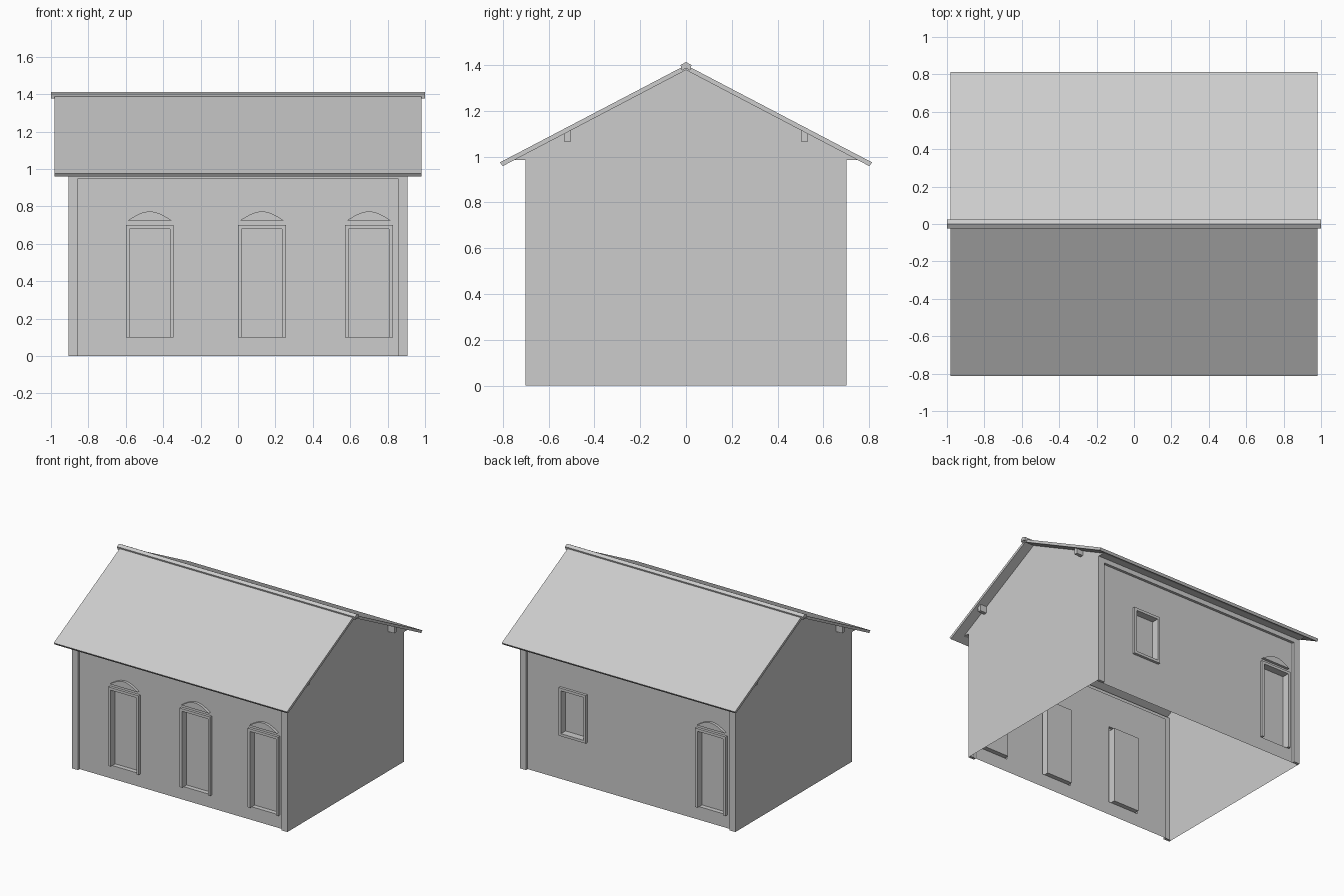
import bpy, bmesh, math

cube = bpy.data.objects.get("Cube")
if cube:
    bpy.data.objects.remove(cube, do_unlink=True)

# Single plaster grey for the whole house
GREY = (0.604, 0.604, 0.604, 1.0)
mat = bpy.data.materials.new("plaster_grey")
mat.use_nodes = True
mat.diffuse_color = GREY
mat.node_tree.nodes["Principled BSDF"].inputs["Base Color"].default_value = GREY

END, FACE, WALL, PANEL = 0.905, 0.70, 0.68, 0.645   # wall end x, and relief depths in y
SOFFIT, FRIEZE, POST = 0.985, 0.95, 0.05
APEX, SLOPE = 1.378, 0.524                          # roof underside


def under(y):
    return APEX - SLOPE * abs(y)


def finish(name, bm):
    mesh = bpy.data.meshes.new(name)
    bm.to_mesh(mesh)
    bm.free()
    mesh.materials.append(mat)
    obj = bpy.data.objects.new(name, mesh)
    bpy.context.collection.objects.link(obj)
    return obj


def prism(name, place, profile, a, b):
    """Solid made by sweeping a 2D profile from a to b; place(p, t) gives 3D."""
    bm = bmesh.new()
    rings = [[bm.verts.new(place(p, t)) for p in profile] for t in (a, b)]
    bm.faces.new(rings[0])
    bm.faces.new(rings[1])
    n = len(profile)
    for i in range(n):
        j = (i + 1) % n
        bm.faces.new((rings[0][i], rings[0][j], rings[1][j], rings[1][i]))
    bmesh.ops.recalc_face_normals(bm, faces=bm.faces)
    return finish(name, bm)


def along_x(p, t):
    return (t, p[0], p[1])


def along_y(p, t):
    return (p[0], t, p[1])


def sheet(name, polygon, outward):
    bm = bmesh.new()
    face = bm.faces.new([bm.verts.new(v) for v in polygon])
    face.normal_update()
    if sum(n * o for n, o in zip(face.normal, outward)) < 0:
        face.normal_flip()
    return finish(name, bm)


def relief_wall(name, side, openings):
    """Thin wall with raised posts, frieze and frames, and sunken openings."""
    rim = 0.02
    xs = {-END, END, POST - END, END - POST}
    zs = {0, FRIEZE, SOFFIT}
    for cx, half, low, high, sill in openings:
        xs |= {cx - half, cx - half + rim, cx + half - rim, cx + half}
        zs |= {low, low + sill, high - rim, high}
    xs, zs = sorted(xs), sorted(zs)

    def depth(i, k):
        if k < 0:
            return WALL
        x, z = (xs[i] + xs[i + 1]) / 2, (zs[k] + zs[k + 1]) / 2
        if abs(x) > END - POST or z > FRIEZE:
            return FACE
        for cx, half, low, high, sill in openings:
            if abs(x - cx) < half and low < z < high:
                inside = abs(x - cx) < half - rim and low + sill < z < high - rim
                return PANEL if inside else FACE
        return WALL

    bm = bmesh.new()

    def quad(points):
        bm.faces.new([bm.verts.new((x, side * y, z)) for x, y, z in points])

    for i in range(len(xs) - 1):
        for k in range(len(zs) - 1):
            x0, x1, z0, z1, d = xs[i], xs[i + 1], zs[k], zs[k + 1], depth(i, k)
            quad([(x0, d, z0), (x1, d, z0), (x1, d, z1), (x0, d, z1)])
            if i > 0 and (e := depth(i - 1, k)) != d:
                quad([(x0, d, z0), (x0, d, z1), (x0, e, z1), (x0, e, z0)])
            if (e := depth(i, k - 1)) != d:
                quad([(x0, d, z0), (x1, d, z0), (x1, e, z0), (x0, e, z0)])
    bmesh.ops.remove_doubles(bm, verts=bm.verts, dist=0.0005)
    bmesh.ops.recalc_face_normals(bm, faces=bm.faces)
    bm.normal_update()
    if sum(f.normal.y * f.calc_area() for f in bm.faces) * side < 0:
        bmesh.ops.reverse_faces(bm, faces=bm.faces)
    return finish(name, bm)


def arch(name, cx, side):
    # Shallow curved hood above a door
    half, steps = 0.117, 12
    profile = []
    for i in range(steps + 1):
        u = -1 + 2 * i / steps
        profile.append((cx + u * half, 0.725 + 0.048 * math.cos(u * math.pi / 2)))
    prism(name, along_y, profile, side * WALL, side * FACE)


# Long walls: openings are (centre x, half width, bottom, top, sill height)
def door(cx):
    return (cx, 0.128, 0.10, 0.70, 0)


front_doors, back_door = (-0.472, 0.128, 0.70), -0.695
relief_wall("front_wall", -1, [door(x) for x in front_doors])
relief_wall("back_wall", 1, [door(back_door), (0.467, 0.114, 0.335, 0.70, 0.02)])
for i, x in enumerate(front_doors):
    arch(f"front_door_hood_{i + 1}", x, -1)
arch("back_door_hood", back_door, 1)

# Gable ends, soffits, purlin ends
eave = (APEX - SOFFIT) / SLOPE
for s, end in ((-1, "right"), (1, "left")):
    outline = [(-FACE, 0), (FACE, 0), (FACE, SOFFIT), (eave, SOFFIT),
               (0, APEX), (-eave, SOFFIT), (-FACE, SOFFIT)]
    sheet(f"{end}_gable", [along_x(p, s * END) for p in outline], (s, 0, 0))
    for t, where in ((-1, "front"), (1, "back")):
        y0, y1 = t * 0.505, t * 0.53
        beam = [(y0, 1.063), (y1, 1.063), (y1, under(y1)), (y0, under(y0))]
        prism(f"{end}_{where}_purlin", along_x, beam, s * END, s * 0.96)

for t, where in ((-1, "front"), (1, "back")):
    sheet(f"{where}_soffit", [(-END, t * FACE, SOFFIT), (END, t * FACE, SOFFIT),
                              (END, t * eave, SOFFIT), (-END, t * eave, SOFFIT)], (0, 0, -1))
    # Roof slope with a square-cut eave
    slab = [(0, APEX), (t * 0.80, under(0.80)), (t * 0.812, 0.975), (0, 1.40)]
    prism(f"{where}_roof", along_x, slab, -0.98, 0.98)

# Ridge cap
cap = [(-0.024, 1.40), (0, 1.413), (0.024, 1.40), (0.018, 1.376), (0, 1.386), (-0.018, 1.376)]
prism("ridge_cap", along_x, cap, -1.0, 1.0)
